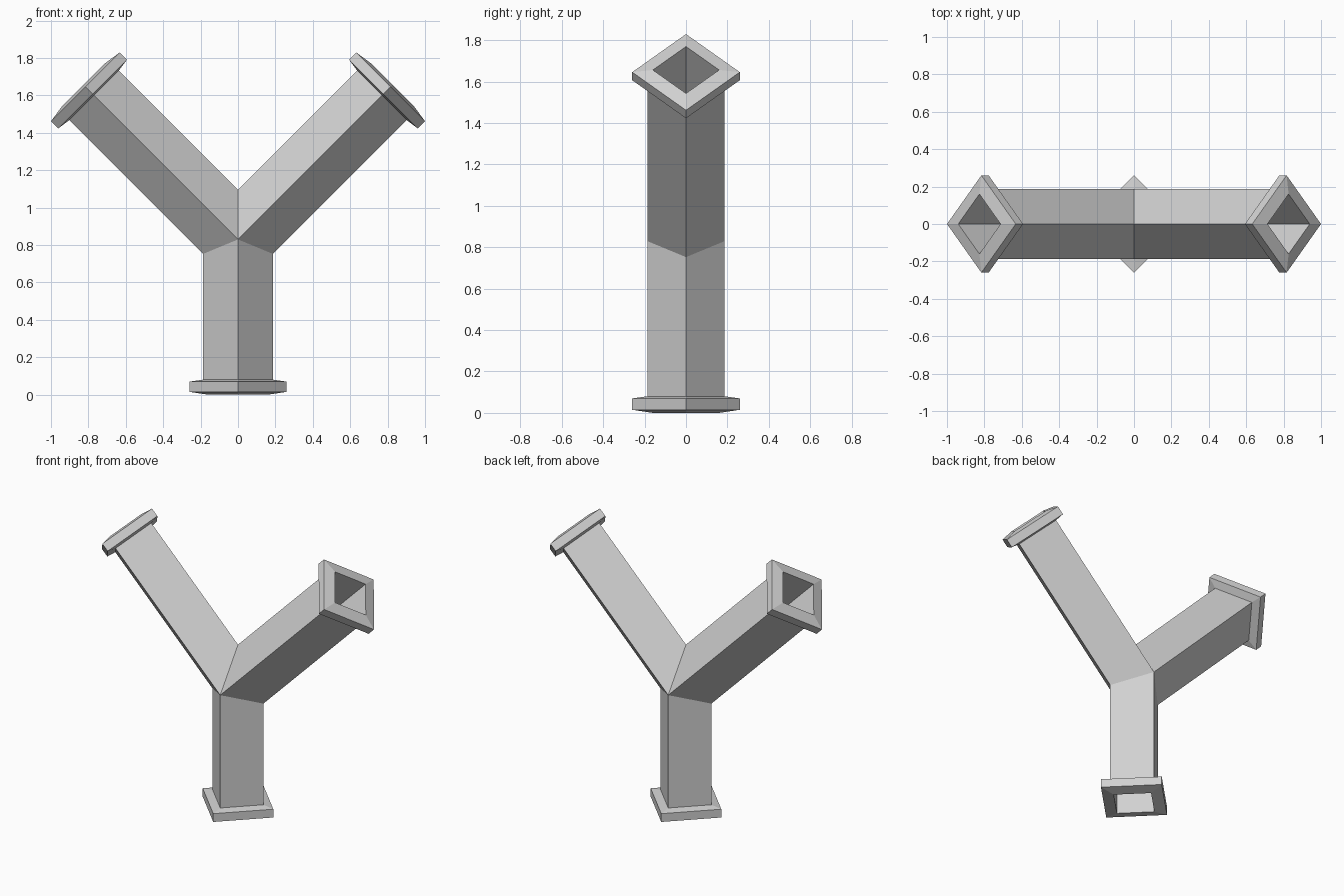
import bpy
import bmesh
from math import radians, tan
from mathutils import Vector

cube = bpy.data.objects.get("Cube")
if cube:
    bpy.data.objects.remove(cube)

grey = bpy.data.materials.new("light grey")
grey.use_nodes = True
colour = (0.64, 0.64, 0.64, 1)
grey.diffuse_color = colour
grey.node_tree.nodes["Principled BSDF"].inputs["Base Color"].default_value = colour

CENTRE = Vector((0, 0, 0.83))
OUTER, INNER, RIM = 0.187, 0.16, 0.26
MITRE = tan(radians(22.5))

# Each leg: name, length, axis, sideways direction, mitre shift of its corners
LEGS = [
    ("stem", 0.83, (0, 0, -1), (1, 0, 0), (MITRE, 0, MITRE, 0)),
    ("left_arm", 1.169, (1, 0, 1), (1, 0, -1), (MITRE, 0, 1, 0)),
    ("right_arm", 1.169, (-1, 0, 1), (-1, 0, -1), (MITRE, 0, 1, 0)),
]


def ring(axis, side, radius, distance, shifts=(0, 0, 0, 0)):
    """Four corners of a square section, turned edge to the front."""
    other = axis.cross(side)
    return [CENTRE + axis * (distance + shift * radius) + corner * radius
            for corner, shift in zip((side, other, -side, -other), shifts)]


def skin(bm, rings):
    """Join successive rings with quads."""
    loops = [[bm.verts.new(p) for p in r] for r in rings]
    for a, b in zip(loops, loops[1:]):
        for i in range(4):
            j = (i + 1) % 4
            bm.faces.new((a[i], a[j], b[j], b[i]))


def finish(bm, name):
    bmesh.ops.remove_doubles(bm, verts=bm.verts, dist=0.0005)
    mesh = bpy.data.meshes.new(name)
    bm.to_mesh(mesh)
    bm.free()
    mesh.materials.append(grey)
    bpy.context.collection.objects.link(bpy.data.objects.new(name, mesh))


body = bmesh.new()
for name, length, axis, side, shifts in LEGS:
    axis, side = Vector(axis).normalized(), Vector(side).normalized()

    # Outer and inner walls, mitred where the three legs meet
    skin(body, [ring(axis, side, OUTER, 0, shifts),
                ring(axis, side, OUTER, length - 0.08)])
    skin(body, [ring(axis, side, INNER, length),
                ring(axis, side, INNER, 0, shifts)])

    # Flange collar with slightly sloping faces
    flange = bmesh.new()
    profile = [(OUTER, 0.08), (RIM, 0.07), (RIM, 0.015), (INNER, 0)]
    skin(flange, [ring(axis, side, r, length - inset) for r, inset in profile])
    finish(flange, name + "_flange")

finish(body, "pipe_body")
